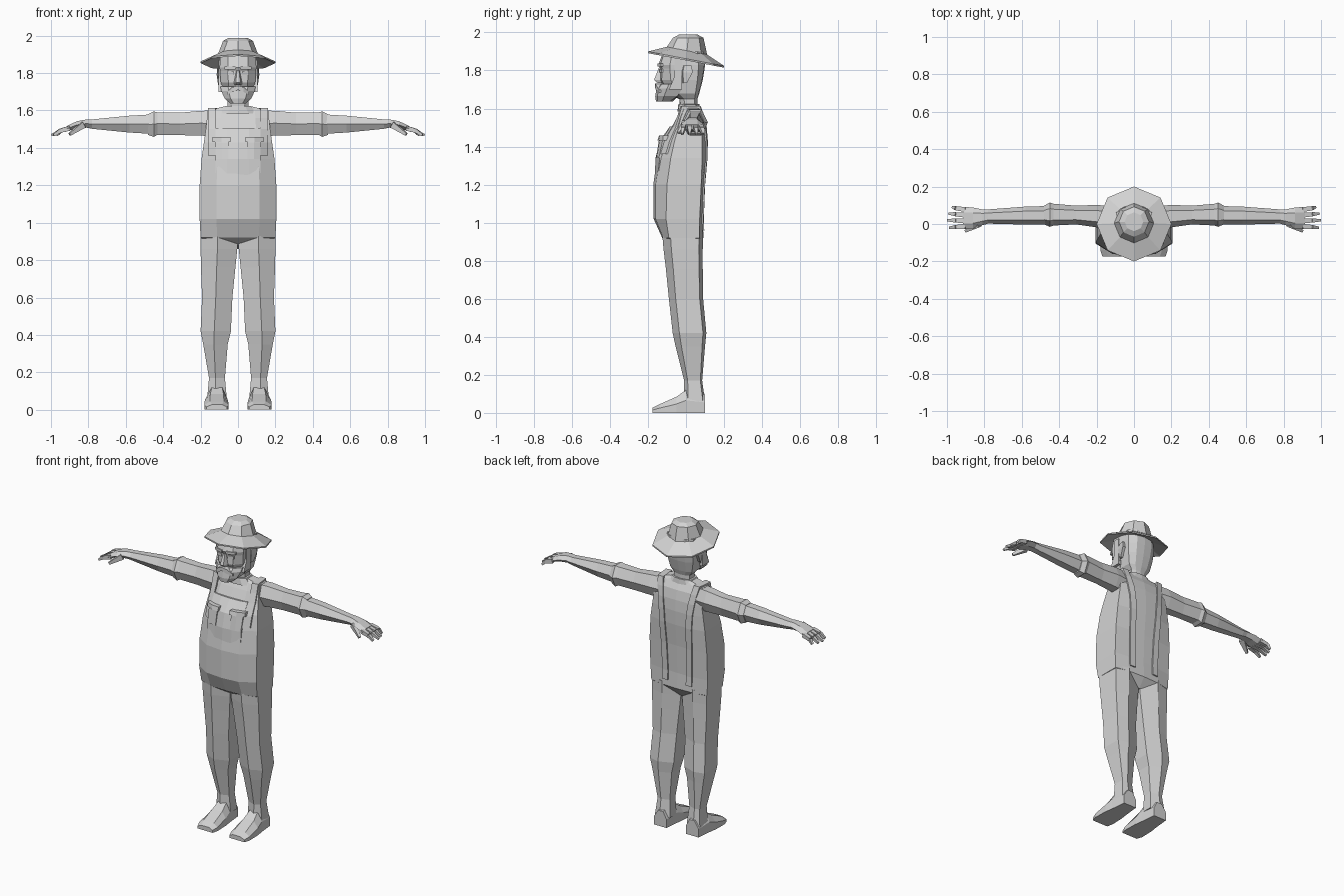
import bpy, bmesh, math
from mathutils import Vector
from mathutils.bvhtree import BVHTree

grey = bpy.data.materials.new("plain_grey")
grey.diffuse_color = (0.65, 0.65, 0.65, 1)


def loft(name, rings, mirror=False):
    """Skin a list of equal-sized point rings into a capped solid."""
    bm = bmesh.new()
    vs = [[bm.verts.new(p) for p in r] for r in rings]
    n = len(vs[0])
    for a, b in zip(vs, vs[1:]):
        for i in range(n):
            j = (i + 1) % n
            bm.faces.new((a[i], a[j], b[j], b[i]))
    bm.faces.new(vs[0])
    bm.faces.new(vs[-1])
    bmesh.ops.recalc_face_normals(bm, faces=bm.faces)
    tree = BVHTree.FromBMesh(bm)
    me = bpy.data.meshes.new(name)
    bm.to_mesh(me)
    bm.free()
    me.materials.append(grey)
    ob = bpy.data.objects.new(name, me)
    bpy.context.collection.objects.link(ob)
    if mirror:
        ob.modifiers.new("mirror", 'MIRROR')
    return tree


def body_ring(z, w, f, fm, s1, s2, b):
    """Ten-sided ring: front, front corners, flat sides, back."""
    m = w * 0.56
    half = [(m, fm), (w, s1), (w, s2), (m, b - 0.004)]
    return ([(0, f, z)] + [(x, y, z) for x, y in half] + [(0, b, z)]
            + [(-x, y, z) for x, y in reversed(half)])


def hex_x(x, yc, zc, ry, rz):
    """Six-sided ring across the x axis."""
    return [(x, yc + ry * math.cos(a), zc + rz * math.sin(a) / 0.866)
            for a in (math.pi / 3 * i for i in range(6))]


def bar(name, p, q, r0, r1, mirror=True):
    """Tapered square bar between two points."""
    p, q = Vector(p), Vector(q)
    d = (q - p).normalized()
    u = d.cross(Vector((0, 0, 1))).normalized()
    v = u.cross(d)
    ring = lambda c, r: [c + u * r * a + v * r * b for a, b in ((-1, -1), (1, -1), (1, 1), (-1, 1))]
    loft(name, [ring(p, r0), ring(q, r1)], mirror)


# torso with round belly
torso = loft("torso", [body_ring(*r) for r in (
    (0.86, 0.09, -0.04, -0.04, -0.03, 0.04, 0.05),
    (0.92, 0.20, -0.125, -0.12, -0.09, 0.07, 0.092),
    (1.02, 0.205, -0.17, -0.16, -0.105, 0.072, 0.088),
    (1.20, 0.205, -0.172, -0.16, -0.10, 0.08, 0.095),
    (1.34, 0.195, -0.152, -0.138, -0.08, 0.085, 0.108),
    (1.43, 0.182, -0.128, -0.118, -0.06, 0.085, 0.11),
    (1.50, 0.172, -0.076, -0.072, -0.04, 0.085, 0.105),
    (1.56, 0.166, -0.045, -0.042, -0.025, 0.08, 0.092),
    (1.60, 0.162, -0.02, -0.02, -0.01, 0.062, 0.07),
    (1.62, 0.08, -0.015, -0.015, -0.005, 0.05, 0.06))])


def surface(x, z, side):
    """Point on the torso at x, z on the front (-1) or the back (1)."""
    hit = torso.ray_cast(Vector((x, side, z)), Vector((0, -side, 0)))[0]
    return hit.y if hit else 0.02


def panel(name, rows, cols=2, mirror=True):
    """Plate lying on the torso; a row is x0, x1, z, side, offset, lift."""
    rings = []
    for x0, x1, z, side, off, lift in rows:
        xs = [x0 + (x1 - x0) * i / (cols - 1) for i in range(cols)]
        ys = [surface(x, z, side) for x in xs]
        rings.append([(x, y + side * off, z + lift) for x, y in zip(xs, ys)]
                     + [(x, y - side * 0.008, z - 0.008 * (lift > 0))
                        for x, y in reversed(list(zip(xs, ys)))])
    loft(name, rings, mirror)


# overalls: bib, shoulder straps and pockets
panel("bib", [(-0.12, 0.12, z, -1, o, 0) for z, o in
              ((1.505, 0.012), (1.43, 0.01), (1.34, 0.008), (1.24, -0.002))], 5, False)
panel("shoulder_strap",
      [(0.12, 0.16, z, -1, 0.01, 0) for z in (1.36, 1.43, 1.50, 1.56)]
      + [(0.12, 0.16, 1.595, -1, 0.01, 0.018), (0.11, 0.15, 1.595, 1, 0.01, 0.018)]
      + [(x, x + 0.04, z, 1, 0.008, 0) for x, z in
         ((0.10, 1.56), (0.09, 1.50), (0.08, 1.43), (0.075, 1.34), (0.07, 1.20), (0.065, 1.02), (0.065, 0.96))])
panel("pocket", [(0.045, 0.125, 1.45, -1, 0.024, 0), (0.05, 0.122, 1.43, -1, 0.02, 0),
                 (0.052, 0.12, 1.34, -1, 0.012, 0)], 3)
panel("pocket_flap", [(0.04, 0.135, 1.457, -1, 0.036, 0), (0.04, 0.135, 1.432, -1, 0.027, 0)], 3)


# legs
def leg_ring(z, xi, xo, yf, yb):
    xm = 0.5 * (xi + xo) + 0.008
    d = 0.2 * (yb - yf)
    return [(xm, yf, z), (xo, yf + d, z), (xo - 0.004, yb - 0.5 * d, z),
            (xm, yb, z), (xi, yb - d, z), (xi, yf + d, z)]


loft("leg", [leg_ring(*r) for r in (
    (0.94, 0.002, 0.20, -0.125, 0.09), (0.86, 0.004, 0.20, -0.118, 0.088),
    (0.76, 0.014, 0.198, -0.106, 0.088), (0.60, 0.03, 0.192, -0.09, 0.09),
    (0.42, 0.038, 0.20, -0.07, 0.107), (0.35, 0.055, 0.186, -0.055, 0.1),
    (0.17, 0.07, 0.155, -0.01, 0.085), (0.06, 0.06, 0.165, -0.012, 0.1))], True)

# feet
loft("foot", [[(x0, y, 0), (x1, y, 0), (x1, y, h * 0.55), (x1 - 0.03, y, h),
               (x0 + 0.025, y, h), (x0, y, h * 0.55)] for y, x0, x1, h in (
    (0.10, 0.07, 0.16, 0.10), (0.0, 0.06, 0.17, 0.12), (-0.05, 0.053, 0.178, 0.085),
    (-0.14, 0.05, 0.18, 0.045), (-0.175, 0.06, 0.168, 0.028))], True)

# arms: sleeve, forearm with hand, fingers
loft("sleeve", [hex_x(*r) for r in (
    (0.12, 0.035, 1.53, 0.06, 0.07), (0.20, 0.042, 1.532, 0.06, 0.066),
    (0.31, 0.048, 1.528, 0.05, 0.06), (0.43, 0.05, 1.53, 0.058, 0.06),
    (0.45, 0.05, 1.527, 0.065, 0.068), (0.48, 0.048, 1.525, 0.05, 0.056))], True)
loft("forearm_and_hand", [hex_x(*r) for r in (
    (0.46, 0.046, 1.527, 0.05, 0.052), (0.58, 0.045, 1.527, 0.048, 0.045),
    (0.78, 0.04, 1.527, 0.038, 0.025), (0.81, 0.036, 1.53, 0.042, 0.022),
    (0.86, 0.032, 1.523, 0.056, 0.02), (0.915, 0.032, 1.503, 0.06, 0.014))], True)
for i, (y, tx, ty) in enumerate(((0.077, 0.97, 0.09), (0.047, 0.99, 0.056),
                                 (0.017, 0.998, 0.02), (-0.012, 0.985, -0.02))):
    mid = (0.95, (y + ty) / 2, 1.492)
    bar(f"finger_{i + 1}_base", (0.90, y, 1.505), mid, 0.013, 0.011)
    bar(f"finger_{i + 1}_tip", mid, (tx, ty, 1.467), 0.011, 0.006)
bar("thumb", (0.83, 0.0, 1.523), (0.90, -0.038, 1.472), 0.017, 0.007)

# collar, neck and head
loft("collar", [body_ring(*r) for r in (
    (1.585, 0.10, -0.045, -0.04, -0.02, 0.06, 0.075),
    (1.625, 0.068, -0.04, -0.036, -0.015, 0.05, 0.07))])
loft("neck_and_head", [body_ring(*r) for r in (
    (1.58, 0.056, -0.03, -0.028, -0.005, 0.045, 0.06),
    (1.65, 0.056, -0.035, -0.03, -0.01, 0.045, 0.06),
    (1.68, 0.078, -0.10, -0.09, -0.04, 0.05, 0.07),
    (1.75, 0.092, -0.138, -0.128, -0.08, 0.06, 0.088),
    (1.81, 0.097, -0.135, -0.125, -0.085, 0.065, 0.098),
    (1.83, 0.098, -0.145, -0.135, -0.085, 0.065, 0.1),
    (1.90, 0.095, -0.12, -0.112, -0.07, 0.06, 0.095))])

# beard and sideburns
loft("beard", [body_ring(*r) for r in (
    (1.637, 0.042, -0.158, -0.15, -0.125, -0.085, -0.07),
    (1.665, 0.072, -0.162, -0.15, -0.115, -0.045, -0.04),
    (1.705, 0.09, -0.155, -0.145, -0.10, -0.02, -0.02),
    (1.728, 0.094, -0.136, -0.128, -0.09, -0.015, -0.015))])
loft("sideburn", [[(0.08, y0, z), (0.104, y0, z), (0.104, y1, z), (0.08, y1, z)]
                  for z, y0, y1 in ((1.70, -0.09, -0.02), (1.77, -0.06, -0.02), (1.87, -0.06, -0.02))], True)

# face details
loft("moustache", [[(x, -0.125, z0), (x, -0.125, z1), (x, y, z1), (x, y, z0)] for x, y, z0, z1 in (
    (0, -0.162, 1.71, 1.732), (0.03, -0.158, 1.698, 1.725), (0.06, -0.142, 1.685, 1.697))], True)
loft("nose", [[(-w, -0.125, z), (w, -0.125, z), (w * 0.5, y, z), (-w * 0.5, y, z)] for z, w, y in (
    (1.735, 0.02, -0.15), (1.75, 0.024, -0.168), (1.815, 0.011, -0.143))])
loft("eye", [[(x, -0.12, 1.79), (x, -0.12, 1.808), (x, y, 1.808), (x, y, 1.79)] for x, y in (
    (0.022, -0.14), (0.06, -0.13))], True)
loft("eyebrow", [[(x, -0.12, 1.82), (x, -0.12, 1.836), (x, y, 1.836), (x, y, 1.82)] for x, y in (
    (0.014, -0.15), (0.072, -0.132))], True)
loft("ear", [[(0.085, y0, z), (x, y0 + 0.008, z), (x + 0.006, y1, z), (0.085, y1, z)] for z, y0, y1, x in (
    (1.735, -0.02, 0.005, 0.1), (1.79, -0.025, 0.035, 0.108), (1.825, -0.018, 0.03, 0.106))], True)


# hat, brim tilted down towards the back
def hat_ring(r, z, yc, tilt):
    pts = [(r * math.cos(i * math.pi / 4), yc + r * math.sin(i * math.pi / 4)) for i in range(8)]
    return [(x, y, z - tilt * y) for x, y in pts]


loft("hat", [hat_ring(*r) for r in (
    (0.09, 1.885, 0.005, 0.19), (0.2, 1.853, 0, 0.19), (0.2, 1.862, 0, 0.19),
    (0.106, 1.905, 0.005, 0.19), (0.08, 1.972, 0.012, 0.0), (0.05, 1.988, 0.012, 0.0))])
